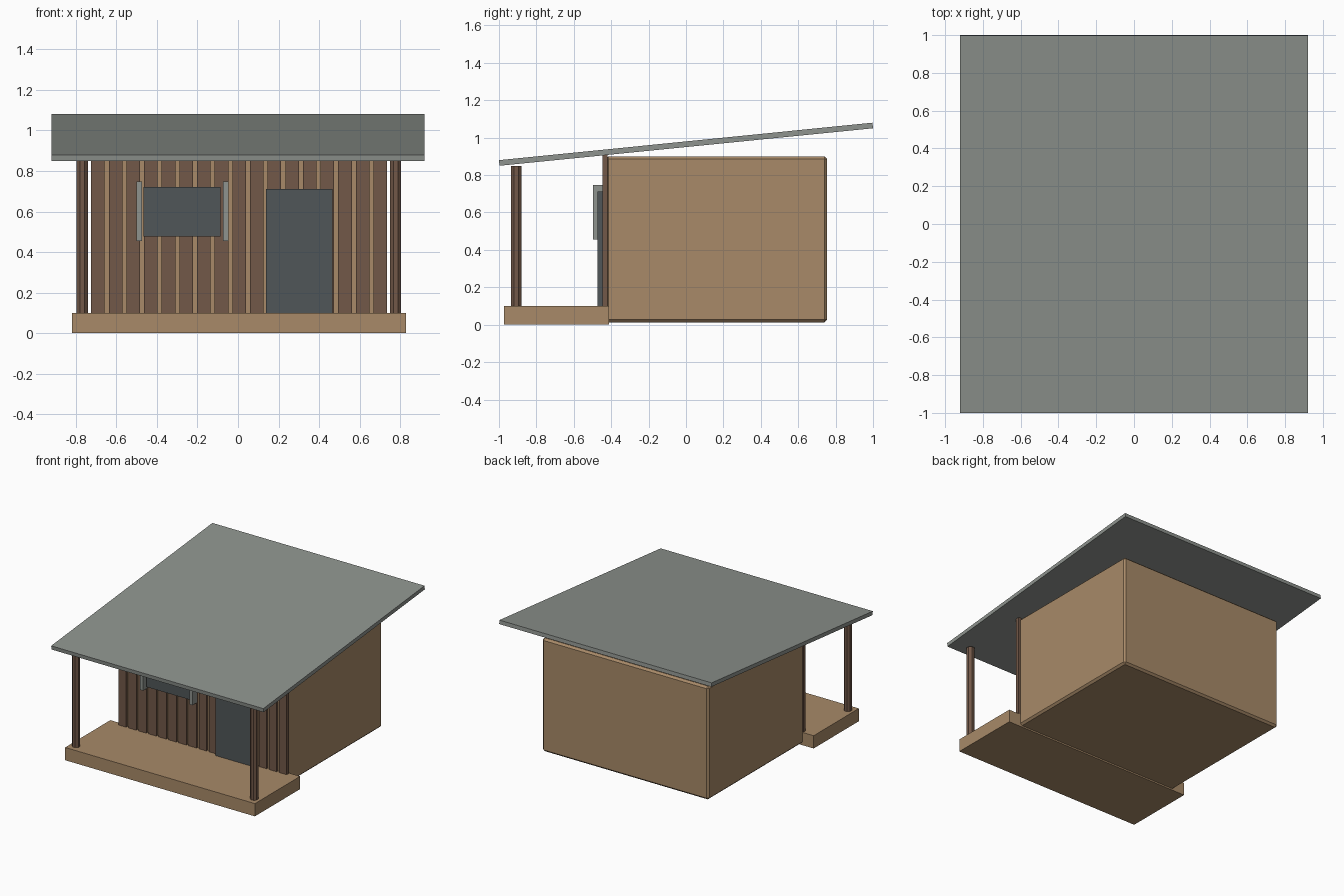
import bpy
import bmesh
import math
from mathutils import Matrix, Vector

if "Cube" in bpy.data.objects:
    bpy.data.objects.remove(bpy.data.objects["Cube"])


def srgb(r, g, b):
    def f(c):
        c /= 255
        return c / 12.92 if c <= 0.04045 else ((c + 0.055) / 1.055) ** 2.4
    return (f(r), f(g), f(b), 1.0)


def material(name, rgb):
    m = bpy.data.materials.new(name)
    m.diffuse_color = srgb(*rgb)
    m.use_nodes = True
    m.node_tree.nodes["Principled BSDF"].inputs["Base Color"].default_value = m.diffuse_color
    return m


TAN = material("tan_wood", (168, 138, 104))
BROWN = material("brown_wood", (114, 88, 72))
DARK = material("dark_slate", (80, 86, 88))
GREY = material("weathered_grey", (142, 147, 142))


def finish(bm, name, mat):
    mesh = bpy.data.meshes.new(name)
    bm.to_mesh(mesh)
    bm.free()
    mesh.materials.append(mat)
    ob = bpy.data.objects.new(name, mesh)
    bpy.context.collection.objects.link(ob)
    return ob


def box(name, x, y, z, mat, bevel=0.0):
    """Box from (min, max) ranges, optionally with chamfered edges."""
    bm = bmesh.new()
    size = Vector((x[1] - x[0], y[1] - y[0], z[1] - z[0]))
    mid = Vector((x[0] + x[1], y[0] + y[1], z[0] + z[1])) / 2
    bmesh.ops.create_cube(bm, size=1, matrix=Matrix.Translation(mid) @ Matrix.Diagonal(size.to_4d()))
    if bevel:
        bmesh.ops.bevel(bm, geom=bm.edges[:], offset=bevel, segments=1, affect='EDGES')
    return finish(bm, name, mat)


# Cabin body and porch deck
box("cabin_body", (-0.722, 0.722), (-0.43, 0.755), (0.012, 0.90), TAN, 0.015)
box("porch_deck", (-0.818, 0.828), (-0.973, -0.413), (0, 0.10), TAN)

# Vertical cladding boards across the front wall
for i in range(17):
    x0 = -0.724 + i * 0.087
    box(f"front_board_{i + 1}", (x0, x0 + 0.067), (-0.446, -0.42), (0.09, 0.91), BROWN)

# Door, window and shutters
box("door", (0.137, 0.465), (-0.472, -0.44), (0.10, 0.712), DARK)
box("window", (-0.465, -0.086), (-0.472, -0.44), (0.478, 0.722), DARK)
for side, x0 in (("left", -0.501), ("right", -0.074)):
    box(f"{side}_shutter", (x0, x0 + 0.027), (-0.498, -0.442), (0.455, 0.747), GREY)

# Octagonal porch posts
for side, px in (("left", -0.768), ("right", 0.777)):
    bm = bmesh.new()
    turn = Matrix.Rotation(math.pi / 8, 4, 'Z')
    bmesh.ops.create_cone(bm, cap_ends=True, segments=8, radius1=0.0297, radius2=0.0297,
                          depth=0.75, matrix=Matrix.Translation((px, -0.908, 0.473)) @ turn)
    finish(bm, f"{side}_porch_post", BROWN)

# Sloping roof made of planks running front to back
PLANKS = 22
width = 1.84 / PLANKS
for i in range(PLANKS):
    x0 = -0.92 + i * width
    plank = box(f"roof_plank_{i + 1}", (x0, x0 + width), (-1.0035, 1.0035), (-0.015, 0.015), GREY)
    plank.location.z = 0.965
    plank.rotation_euler.x = 0.1
